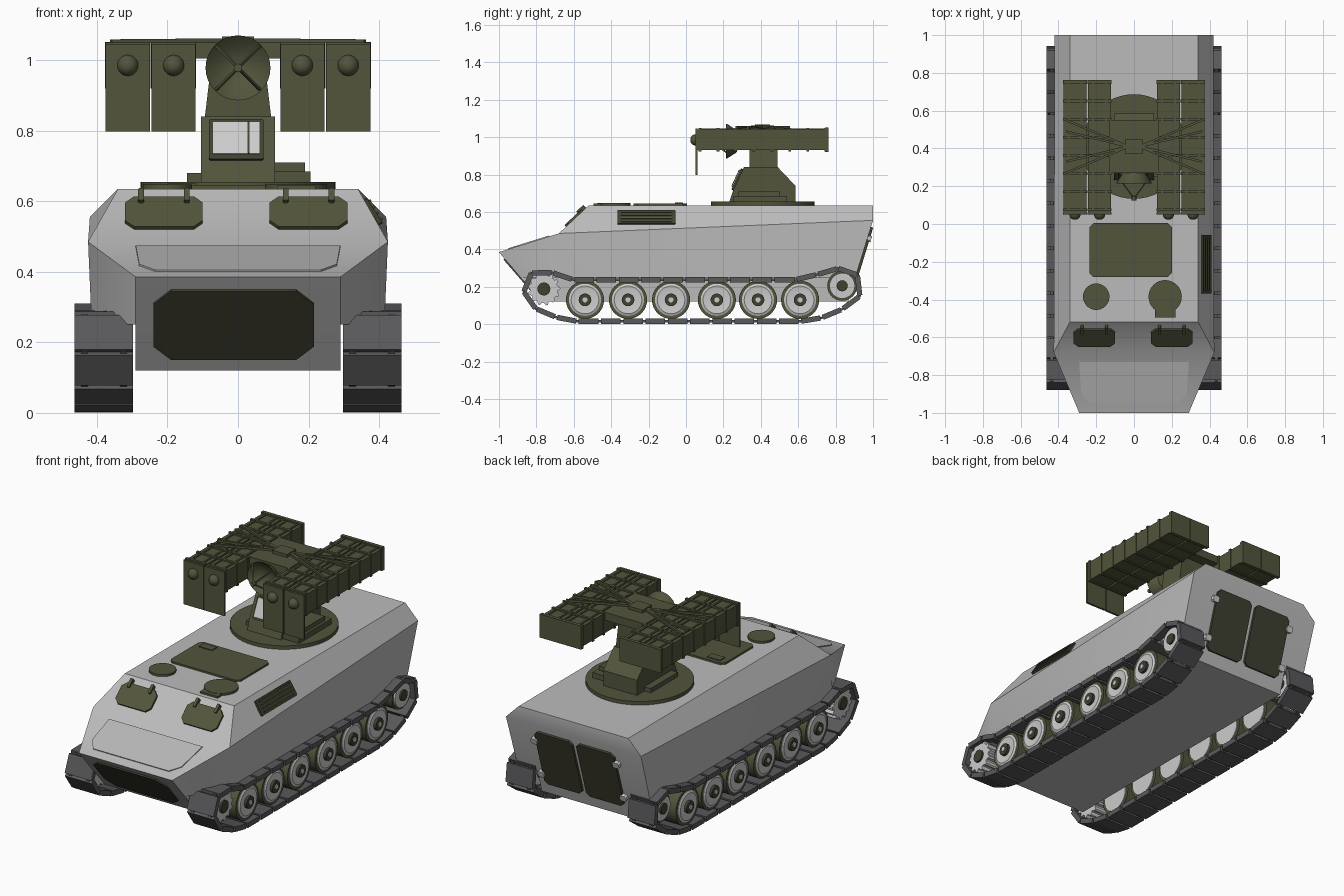
import bpy, bmesh, math
from mathutils import Vector, Matrix

cube = bpy.data.objects.get("Cube")
if cube:
    bpy.data.objects.remove(cube)


def material(name, r, g, b):
    m = bpy.data.materials.new(name)
    m.use_nodes = True
    m.diffuse_color = (r, g, b, 1)
    m.node_tree.nodes["Principled BSDF"].inputs["Base Color"].default_value = (r, g, b, 1)
    return m


GREY = material("hull_grey", .5, .5, .5)
PALE = material("wheel_grey", .6, .6, .6)
TRACK = material("track_grey", .1, .1, .105)
GREEN = material("olive_green", .085, .09, .045)
DARK = material("dark_olive", .05, .052, .03)
X, Y, Z = Vector((1, 0, 0)), Vector((0, 1, 0)), Vector((0, 0, 1))


def finish(name, bm, mat, smooth=None):
    bmesh.ops.recalc_face_normals(bm, faces=bm.faces)
    me = bpy.data.meshes.new(name)
    bm.to_mesh(me)
    bm.free()
    me.materials.append(mat)
    ob = bpy.data.objects.new(name, me)
    bpy.context.collection.objects.link(ob)
    if smooth:
        bpy.ops.object.select_all(action='DESELECT')
        ob.select_set(True)
        bpy.context.view_layer.objects.active = ob
        bpy.ops.object.shade_smooth_by_angle(angle=math.radians(smooth))
    return ob


def add_box(bm, size, matrix):
    bmesh.ops.create_cube(bm, size=1, matrix=matrix @ Matrix.Diagonal((*size, 1)))


def box(name, lo, hi, mat):
    lo, hi = Vector(lo), Vector(hi)
    bm = bmesh.new()
    add_box(bm, hi - lo, Matrix.Translation((lo + hi) / 2))
    return finish(name, bm, mat)


def bar(name, a, b, width, mat):
    a, b = Vector(a), Vector(b)
    bm = bmesh.new()
    turn = (b - a).to_track_quat('Z', 'Y').to_matrix().to_4x4()
    add_box(bm, (width, width, (b - a).length), Matrix.Translation((a + b) / 2) @ turn)
    return finish(name, bm, mat)


def plate(name, outline, origin, u, v, low, high, mat):
    """Extrude a 2D outline along the normal of the u, v plane."""
    u, v, origin = u.normalized(), v.normalized(), Vector(origin)
    n = u.cross(v)
    bm = bmesh.new()
    rings = [[bm.verts.new(origin + u * p + v * q + n * h) for p, q in outline] for h in (low, high)]
    for ring in rings:
        bm.faces.new(ring)
    for i in range(len(outline)):
        bm.faces.new((rings[0][i - 1], rings[0][i], rings[1][i], rings[1][i - 1]))
    return finish(name, bm, mat)


def cut_rect(w, h, c):
    """Rectangle with cut corners."""
    w, h = w / 2, h / 2
    return [(w, h - c), (w - c, h), (c - w, h), (-w, h - c),
            (-w, c - h), (c - w, -h), (w - c, -h), (w, c - h)]


def lathe(name, profile, origin, axis, mat, seg=32):
    """Turn (radius, height) pairs around an axis."""
    m = Matrix.Translation(origin) @ axis.to_track_quat('Z', 'Y').to_matrix().to_4x4()
    bm = bmesh.new()
    rings = [[bm.verts.new(m @ Vector((r * math.cos(k * math.tau / seg), r * math.sin(k * math.tau / seg), h)))
              for k in range(seg)] for r, h in profile]
    for a, b in zip(rings, rings[1:]):
        for k in range(seg):
            bm.faces.new((a[k - 1], a[k], b[k], b[k - 1]))
    bm.faces.new(rings[0])
    bm.faces.new(rings[-1])
    return finish(name, bm, mat, 35)


def disc(name, r, low, high, origin, axis, mat, seg=32):
    return lathe(name, [(r, low), (r, high)], origin, axis, mat, seg)


# Hull: half of the corners, mirrored, joined by cross faces and side faces
corners = dict(a=(.29, -1, .385), b=(.425, -.68, .485), c=(.34, -.52, .635), d=(.34, 1, .635),
               e=(.42, 1, .555), f=(.415, .905, .25), g=(.415, -.7, .25), h=(.29, -.885, .25),
               i=(.29, -.77, .12), j=(.29, .867, .12), k=(.29, .905, .25))
bm = bmesh.new()
R = {n: bm.verts.new(p) for n, p in corners.items()}
L = {n: bm.verts.new((-p[0], p[1], p[2])) for n, p in corners.items()}
for p, q in ("ab", "bc", "cd", "de", "kj", "ji", "ih", "ha"):
    bm.faces.new((L[p], R[p], R[q], L[q]))
bm.faces.new([R[n] for n in "efk"] + [L[n] for n in "kfe"])
for side in (R, L):
    for loop in ("bcde", "befg", "abgh", "hgfk", "hkji"):
        bm.faces.new([side[n] for n in loop])
finish("hull", bm, GREY, 35)

# Nose: folded board, lower panel and driver windows
upper, lower, rear = Vector((0, .16, .15)), Vector((0, -.23, .265)), Vector((0, .133, .435))
plate("nose_board", [(-.235, -.115), (.235, -.115), (.28, -.06), (.29, .115), (-.29, .115), (-.28, -.06)],
      (0, -.84, .435), X, Vector((0, .32, .1)), -.004, .005, GREY)
plate("lower_nose_panel", cut_rect(.455, .258, .05), (-.0125, -.885, .2525), X, lower, -.004, .008, DARK)
for x in (-.21, .2):
    plate("front_window", cut_rect(.22, .124, .025), (x, -.597, .5625), X, upper, -.004, .012, GREEN)
    for dx in (-.065, .065):
        plate("window_hinge", cut_rect(.016, .05, .003), (x + dx, -.553, .604), X, upper, 0, .022, GREEN)

# Roof hatches
plate("roof_hatch", cut_rect(.435, .285, .02), (-.0175, -.138, .635), X, Y, 0, .01, GREEN)
box("roof_hatch_block", (-.2, -.06, .64), (-.12, -.015, .65), GREEN)
disc("left_round_hatch", .088, 0, .012, (.165, -.385, .635), Z, GREEN)
box("hatch_periscope", (.11, -.495, .635), (.22, -.44, .645), GREEN)
disc("right_round_hatch", .07, 0, .012, (-.2, -.385, .635), Z, GREEN)

# Side vent on the left shoulder
slope = Vector((-.085, 0, .135))
plate("vent_panel", cut_rect(.31, .085, .003), (.381, -.212, .57), Y, slope, -.004, .008, DARK)
for k in range(4):
    o = Vector((.381, -.212, .57)) + slope.normalized() * (k * .02 - .03)
    plate("vent_slat", cut_rect(.27, .007, .001), o, Y, slope, 0, .014, GREEN)

# Rear doors with hinges
for s in (1, -1):
    plate("rear_door", cut_rect(.235, .345, .02), (s * .13, .939, .355), -X, rear, -.004, .012, DARK)
    for t in (-.11, .11):
        o = Vector((s * .255, .939, .355)) + rear.normalized() * t
        plate("door_hinge", cut_rect(.04, .035, .008), o, -X, rear, 0, .02, PALE)

# Running gear
path = [Vector((0, y, z)) for y, z in (
    (-.64, .015), (.68, .015), (.86, .09), (.93, .15), (.93, .25), (.87, .305), (.79, .295), (.62, .238),
    (-.62, .238), (-.74, .285), (-.81, .29), (-.87, .23), (-.865, .13), (-.8, .08))]
legs = list(zip(path, path[1:] + path[:1]))
total = sum((b - a).length for a, b in legs)


def along(d):
    d %= total
    for a, b in legs:
        if d <= (b - a).length:
            return a.lerp(b, d / (b - a).length)
        d -= (b - a).length
    return path[0].copy()


links = round(total / .118)
pitch = total / links
for s in (1, -1):
    side = "left" if s > 0 else "right"
    bm = bmesh.new()
    for k in range(links):
        p, q = along((k - .5) * pitch), along((k + .5) * pitch)
        t = (q - p).normalized()
        turn = Matrix((X, t, X.cross(t))).transposed().to_4x4()
        m = Matrix.Translation((p + q) / 2 + X * s * .38) @ turn
        add_box(bm, (.166, .105, .028), m)
        for x in (-.055, .055):
            add_box(bm, (.02, pitch, .012), m @ Matrix.Translation((x, 0, 0)))
    finish(side + "_track", bm, TRACK)
    for y in (-.54, -.31, -.08, .165, .385, .61):
        o = (s * .38, y, .13)
        disc(side + "_tyre", .102, -.055, .055, o, X * s, GREEN)
        lathe(side + "_wheel_disc", [(.086, -.06), (.086, .058), (.074, .064), (.05, .06)], o, X * s, PALE)
        disc(side + "_wheel_hub", .034, -.05, .075, o, X * s, DARK, 16)
        disc(side + "_wheel_cap", .014, 0, .08, o, X * s, PALE, 12)
    # Toothed drive wheel in front, plain return wheel behind
    teeth = [((.088 if k % 4 < 2 else .074) * math.cos(k * math.tau / 52),
              (.088 if k % 4 < 2 else .074) * math.sin(k * math.tau / 52)) for k in range(52)]
    plate(side + "_drive_wheel", teeth, (s * .38, -.76, .188), Y, Z, -.06, .06, PALE)
    disc(side + "_drive_hub", .035, -.07, .07, (s * .38, -.76, .188), X, DARK, 16)
    disc(side + "_return_tyre", .08, -.05, .05, (s * .38, .835, .205), X, GREEN)
    disc(side + "_return_wheel", .068, -.06, .06, (s * .38, .835, .205), X, PALE)
    disc(side + "_return_hub", .03, -.07, .07, (s * .38, .835, .205), X, DARK, 16)

# Turret base and pedestal
disc("turret_ring", .277, 0, .02, (0, .41, .635), Z, GREEN, 48)
plate("pedestal", [(.23, .65), (.25, .71), (.31, .84), (.49, .84), (.585, .74), (.585, .65)],
      (0, 0, 0), Y, Z, -.105, .105, GREEN)
plate("neck", [(-.095, .83), (.095, .83), (.07, 1.04), (-.07, 1.04)], (0, .49, 0), X, Z, 0, .15, GREEN)
box("left_side_box", (.1, .28, .65), (.19, .5, .71), GREEN)
box("left_low_box", (.1, .25, .65), (.205, .54, .685), GREEN)
box("right_low_box", (-.145, .28, .65), (-.1, .52, .68), GREEN)
sight = Vector((0, .06, .13))
plate("sight_frame", cut_rect(.155, .125, .004), (-.005, .279, .772), X, sight, -.004, .012, DARK)
plate("sight_glass", cut_rect(.135, .1, .003), (-.005, .279, .774), X, sight, 0, .016, PALE)
plate("sight_divider", cut_rect(.005, .1, .001), (.03, .279, .774), X, sight, 0, .018, DARK)

# Radar dish with struts meeting in front
lathe("dish", [(.02, .285), (.06, .27), (.092, .22), (.092, .215), (.055, .25), (.015, .262)],
      (0, 0, .978), Y, GREEN)
for sx in (1, -1):
    for sz in (1, -1):
        bar("dish_strut", (sx * .062, .22, .978 + sz * .062), (0, .135, .978), .007, GREEN)
disc("dish_feed", .012, .125, .15, (0, 0, .978), Y, GREEN, 12)

# Launcher: bridge, braces and four containers
box("bridge", (-.13, .27, 1.005), (.13, .55, 1.05), GREEN)
box("bridge_cap", (-.045, .37, 1.04), (.045, .45, 1.067), GREEN)
dome = [(.03 * math.cos(t * math.pi / 12), .03 * math.sin(t * math.pi / 12)) for t in range(6)]
for s in (1, -1):
    for y in (.27, .33, .49, .55):
        bar("brace", (s * .03, .41, 1.056), (s * .36, y, 1.053), .012, GREEN)
    for x in (s * .1825, s * .3125):
        box("container", (x - .06, .06, .93), (x + .06, .75, 1.042), GREEN)
        for k in range(8):
            y = .075 + k * .096
            box("container_rib", (x - .0635, y - .007, .924), (x + .0635, y + .007, 1.05), GREEN)
        for dx in (-.035, .035):
            box("container_rail", (x + dx - .005, .07, 1.04), (x + dx + .005, .75, 1.047), GREEN)
        box("container_end", (x - .064, .742, .92), (x + .064, .762, 1.052), GREEN)
        box("front_cover", (x - .0625, .05, .798), (x + .0625, .062, 1.046), GREEN)
        lathe("cover_dome", dome, (x, .052, .985), -Y, GREEN, 20)
